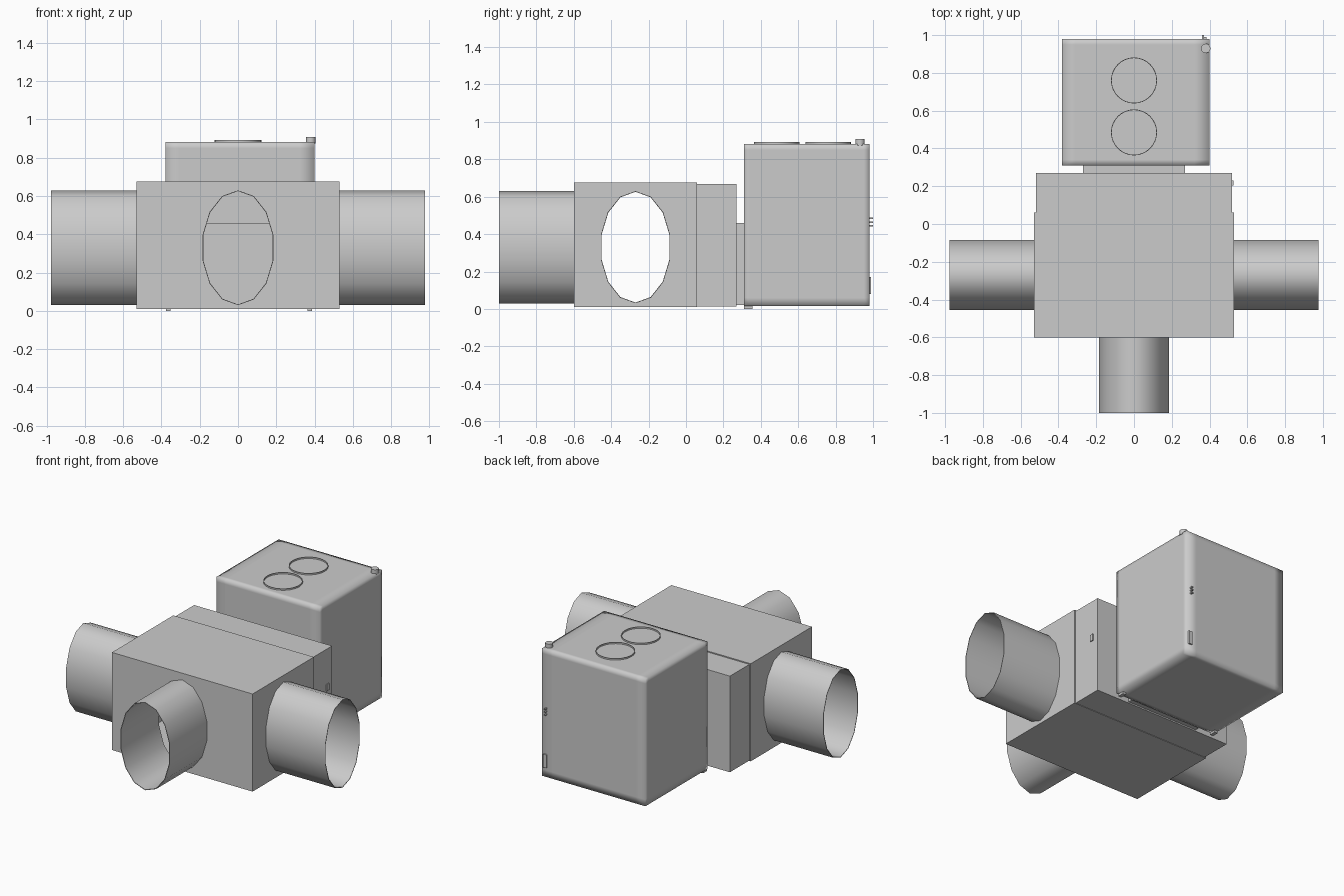
import bpy, bmesh, math
from mathutils import Matrix, Vector

if "Cube" in bpy.data.objects:
    bpy.data.objects.remove(bpy.data.objects["Cube"], do_unlink=True)

grey = bpy.data.materials.new("light grey metal")
grey.use_nodes = True
COLOUR = (0.6, 0.6, 0.6, 1)
grey.diffuse_color = COLOUR
grey.node_tree.nodes["Principled BSDF"].inputs["Base Color"].default_value = COLOUR


def finish(name, bm, smooth=False):
    bmesh.ops.recalc_face_normals(bm, faces=bm.faces)
    mesh = bpy.data.meshes.new(name)
    for f in bm.faces:
        f.smooth = smooth
    bm.to_mesh(mesh)
    bm.free()
    mesh.materials.append(grey)
    obj = bpy.data.objects.new(name, mesh)
    bpy.context.collection.objects.link(obj)
    return obj


def box(name, low, high, loops=(), smooth=False):
    """Box between two corners; loops are (axis, position) edge loops."""
    low, high = Vector(low), Vector(high)
    bm = bmesh.new()
    bmesh.ops.create_cube(bm, size=1, matrix=Matrix.Translation((low + high) / 2)
                          @ Matrix.Diagonal((*(high - low), 1)))
    for axis, pos in loops:
        normal = Vector((0, 0, 0))
        normal[axis] = 1
        bmesh.ops.bisect_plane(bm, geom=bm.verts[:] + bm.edges[:] + bm.faces[:],
                               plane_co=normal * pos, plane_no=normal)
    return finish(name, bm, smooth)


def tube(name, centre, axis, start, end, rx, rz, sides, wall=None):
    """Elliptical tube along an axis; solid when no wall is given."""
    bm = bmesh.new()

    def ring(pos, a, b):
        verts = []
        for i in range(sides):
            t = 2 * math.pi * i / sides
            p, q = a * math.sin(t), b * math.cos(t)
            off = ((pos, p, q), (p, pos, q), (p, q, pos))[axis]
            verts.append(bm.verts.new(Vector(centre) + Vector(off)))
        return verts

    rings = [ring(start, rx, rz), ring(end, rx, rz)]
    if wall:
        rings += [ring(end, rx - wall, rz - wall), ring(start, rx - wall, rz - wall)]
    else:
        bm.faces.new(rings[0])
        bm.faces.new(rings[1])
    pairs = list(zip(rings, rings[1:]))
    if wall:
        pairs.append((rings[-1], rings[0]))
    for r, s in pairs:
        for i in range(sides):
            j = (i + 1) % sides
            bm.faces.new((r[i], r[j], s[j], s[i]))
    obj = finish(name, bm)
    bpy.ops.object.select_all(action="DESELECT")
    bpy.context.view_layer.objects.active = obj
    obj.select_set(True)
    bpy.ops.object.shade_smooth_by_angle(angle=math.radians(50))
    return obj


def carve(obj, cutters):
    bpy.context.view_layer.objects.active = obj
    for cutter in cutters:
        mod = obj.modifiers.new("cut", "BOOLEAN")
        mod.operation, mod.object, mod.solver = "DIFFERENCE", cutter, "EXACT"
        bpy.ops.object.modifier_apply(modifier=mod.name)


# Hollow junction body and rear housing, with openings for the pipes
HUB = (0, -0.27, 0.33)
RX, RZ = 0.19, 0.30
body = box("junction_body", (-0.53, -0.6, 0.01), (0.53, 0.06, 0.675))
housing = box("rear_housing", (-0.52, 0.055, 0.013), (0.52, 0.27, 0.668))
cavity = box("cavity_cutter", (-0.51, -0.59, 0.02), (0.51, 0.26, 0.66))
side_hole = tube("side_cutter", HUB, 0, -0.7, 0.7, RX - 0.004, RZ - 0.004, 14)
front_hole = tube("front_cutter", HUB, 1, -0.5, 0, RX - 0.004, RZ - 0.004, 14)
carve(body, [cavity, side_hole, front_hole])
carve(housing, [cavity])
for cutter in (cavity, side_hole, front_hole):
    bpy.data.objects.remove(cutter, do_unlink=True)

# Open elliptical pipes
tube("left_pipe", HUB, 0, 0.525, 0.977, RX, RZ, 14, 0.004)
tube("right_pipe", HUB, 0, -0.977, -0.525, RX, RZ, 14, 0.004)
tube("front_pipe", HUB, 1, -0.73, -0.325, RX, RZ, 14, 0.004)

# Neck linking the housing to the tall rear case
box("neck", (-0.27, 0.2, 0.022), (0.27, 0.32, 0.46))
box("rear_case", (-0.38, 0.31, 0.015), (0.4, 0.98, 0.882),
    [(0, -0.31), (0, 0.32), (1, 0.34), (1, 0.95), (2, 0.06), (2, 0.85)], smooth=True)

# Two thin rings and a knob on the case top
for label, y in (("front", 0.485), ("back", 0.76)):
    tube(label + "_top_ring", (0, y, 0), 2, 0.878, 0.892, 0.122, 0.122, 32, 0.004)
tube("top_knob", (0.38, 0.93, 0), 2, 0.875, 0.908, 0.025, 0.025, 12)

# Small fittings: feet, rear handle, side latch
for side, x in (("right", -0.365), ("left", 0.375)):
    box(side + "_foot", (x - 0.012, 0.31, 0), (x + 0.012, 0.355, 0.03))
box("rear_handle", (0.36, 0.97, 0.08), (0.385, 0.99, 0.17))
box("side_latch", (0.515, 0.205, 0.385), (0.527, 0.23, 0.43))
for i in range(3):
    z = 0.44 + 0.02 * i
    box(f"rear_stud_{i + 1}", (0.36, 0.975, z), (0.37, 1.0, z + 0.008))
